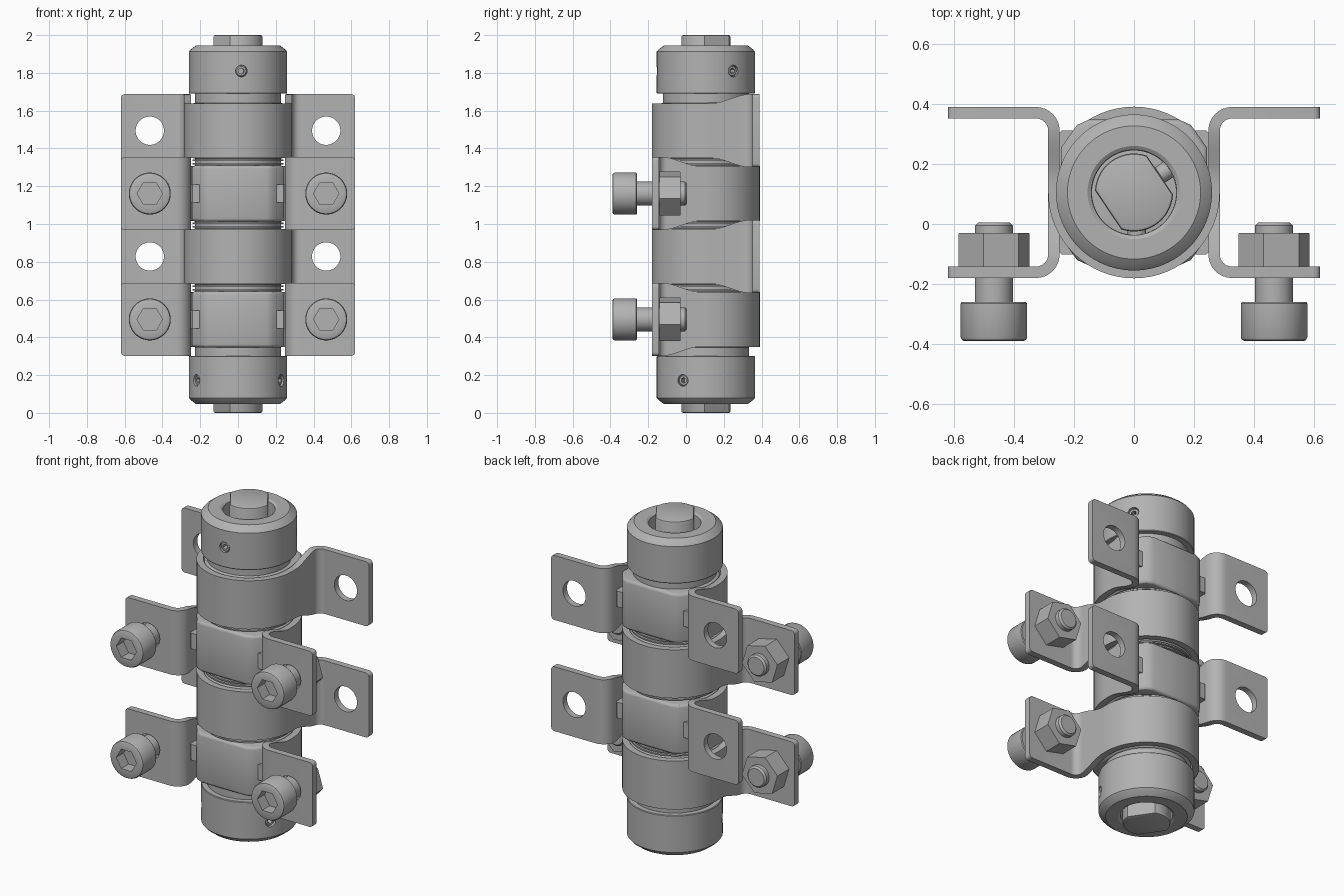
import bpy, bmesh
from math import sin, cos, pi, radians
from mathutils import Matrix, Vector

AXIS_Y = 0.105
if "Cube" in bpy.data.objects:
    bpy.data.objects.remove(bpy.data.objects["Cube"])

steel = bpy.data.materials.new("grey steel")
steel.use_nodes = True
GREY = (0.45, 0.45, 0.45, 1)
steel.diffuse_color = GREY
steel.node_tree.nodes["Principled BSDF"].inputs["Base Color"].default_value = GREY

FRONT = Matrix.Rotation(radians(90), 4, "X")   # local z points to -y


def at(x, y, z):
    return Matrix.Translation((x, y, z))


def activate(ob):
    bpy.ops.object.select_all(action="DESELECT")
    ob.select_set(True)
    bpy.context.view_layer.objects.active = ob


def make(name, bm, matrix):
    bmesh.ops.recalc_face_normals(bm, faces=bm.faces[:])
    mesh = bpy.data.meshes.new(name)
    bm.to_mesh(mesh)
    bm.free()
    mesh.materials.append(steel)
    ob = bpy.data.objects.new(name, mesh)
    bpy.context.collection.objects.link(ob)
    ob.matrix_world = matrix
    return ob


def apply(ob, kind, **settings):
    activate(ob)
    mod = ob.modifiers.new(kind.title(), kind)
    for key, value in settings.items():
        setattr(mod, key, value)
    bpy.ops.object.modifier_apply(modifier=mod.name)


def cut(ob, cutter):
    bpy.context.view_layer.update()
    apply(ob, "BOOLEAN", operation="DIFFERENCE", object=cutter, solver="EXACT")
    bpy.data.objects.remove(cutter)


def smooth(ob):
    activate(ob)
    bpy.ops.object.shade_smooth_by_angle(angle=radians(30))


def lathe(name, profile, matrix, segs=64, turn=0.0):
    """Spin a closed (radius, z) profile; zero radii collapse to poles."""
    bm = bmesh.new()
    rings = []
    for r, z in profile:
        if r == 0:
            rings.append([bm.verts.new((0, 0, z))] * segs)
        else:
            rings.append([bm.verts.new((r * cos(turn + 2 * pi * i / segs),
                                        r * sin(turn + 2 * pi * i / segs), z))
                          for i in range(segs)])
    for a, b in zip(rings, rings[1:] + rings[:1]):
        for i in range(segs):
            j = (i + 1) % segs
            loop = list(dict.fromkeys((a[i], a[j], b[j], b[i])))
            if len(loop) > 2:
                bm.faces.new(loop)
    return make(name, bm, matrix)


def rod(name, r, z0, z1, matrix, segs=48, bevel=0.0, turn=0.0):
    profile = [(0, z0), (r, z0), (r, z1 - bevel)]
    if bevel:
        profile.append((r - bevel, z1))
    return lathe(name, profile + [(0, z1)], matrix, segs, turn)


def prism(name, outline, half, matrix):
    bm = bmesh.new()
    base = bm.faces.new([bm.verts.new((x, y, -half)) for x, y in outline])
    top = bmesh.ops.extrude_face_region(bm, geom=[base])
    verts = [g for g in top["geom"] if isinstance(g, bmesh.types.BMVert)]
    bmesh.ops.translate(bm, verts=verts, vec=(0, 0, 2 * half))
    return make(name, bm, matrix)


def bracket(name, matrix):
    """Sheet strap: half round band flaring into two drilled tabs at +y."""
    r, tab_y, bend, low, high, end = 0.267, 0.266, 0.06, 0.145, 0.193, 0.62
    half = [(r * sin(a), -r * cos(a)) for a in [pi / 2 * i / 16 for i in range(17)]]
    half += [(r, (tab_y - bend) * i / 8) for i in range(1, 9)]
    half += [(r + bend - bend * cos(a), tab_y - bend + bend * sin(a))
             for a in [pi / 2 * i / 8 for i in range(1, 9)]]
    corner = 0.02
    half += [(end - corner + corner * sin(pi / 2 * i / 4), tab_y) for i in range(5)]
    path = [(-x, y) for x, y in half[:0:-1]] + half
    bm = bmesh.new()
    rows = []
    for x, y in path:
        t = min(max((y - 0.03) / 0.2, 0), 1)
        h = low + (high - low) * t * t * (3 - 2 * t)
        over = max(abs(x) - (end - corner), 0)
        h -= corner - (max(corner ** 2 - over ** 2, 0)) ** 0.5
        rows.append([bm.verts.new((x, y, s * h)) for s in (-1, 1)])
    for a, b in zip(rows, rows[1:]):
        bm.faces.new((a[0], b[0], b[1], a[1]))
    ob = make(name, bm, matrix)
    apply(ob, "SOLIDIFY", thickness=0.038, offset=0, use_even_offset=True)
    for side in (-1, 1):
        cut(ob, rod("hole_cutter", 0.075, -0.2, 0.2,
                    matrix @ at(side * 0.467, tab_y, 0) @ FRONT))
    smooth(ob)


def bushing(name, matrix):
    """Liner block: chamfered on the open side, round inside the band."""
    w = 0.243
    outline = [(w, 0), (w, 0.15), (0.19, 0.225), (0.15, w)]
    outline += [(-x, y) for x, y in outline[::-1]]
    outline += [(-w * cos(pi * i / 24), -w * sin(pi * i / 24)) for i in range(1, 24)]
    ob = prism(name, outline, 0.148, matrix)
    apply(ob, "BEVEL", width=0.016, segments=3, limit_method="ANGLE",
          angle_limit=radians(40))
    smooth(ob)
    # small retaining lugs beside the open face
    for label, s in (("a", 1), ("b", -1)):
        box = [(s * 0.2, 0), (s * 0.252, 0), (s * 0.252, 0.195),
               (s * 0.24, 0.207), (s * 0.2, 0.207)]
        prism(name + "_lug_" + label, box, 0.047, matrix)


def bolt(name, x, z):
    place = at(x, 0, z) @ FRONT
    head = lathe(name + "_head", [(0, 0.26), (0.107, 0.26), (0.111, 0.265), (0.111, 0.378),
                                  (0.107, 0.386), (0.099, 0.39), (0, 0.39)], place)
    cut(head, rod("socket_cutter", 0.067, 0.32, 0.45, place, 6))
    smooth(head)
    smooth(rod(name + "_shank", 0.063, 0.02, 0.27, place))
    smooth(rod(name + "_tip", 0.063, -0.03, 0.005, place @ Matrix.Rotation(pi, 4, "X"),
               bevel=0.01))
    # nut: hex prism with corners trimmed by a cone on the outer face
    nut = rod(name + "_nut", 0.121, 0.03, 0.141, place, 6, turn=radians(-13))
    trim = lathe("nut_trim", [(0.105, 0.02), (0.16, 0.02), (0.16, 0.06)], place)
    cut(nut, trim)
    smooth(nut)


# central pin with two flats cut along the first set screw direction
flat = radians(34)
bm = bmesh.new()
bmesh.ops.create_cone(bm, cap_ends=True, segments=64, radius1=0.13, radius2=0.13, depth=2)
for s in (1, -1):
    n = Vector((s * cos(flat), s * sin(flat), 0))
    res = bmesh.ops.bisect_plane(bm, geom=bm.verts[:] + bm.edges[:] + bm.faces[:],
                                 plane_co=n * 0.104, plane_no=n, clear_outer=True)
    edges = [g for g in res["geom_cut"] if isinstance(g, bmesh.types.BMEdge)]
    bmesh.ops.holes_fill(bm, edges=edges)
pin = make("center_pin", bm, at(0, AXIS_Y, 1))
apply(pin, "BEVEL", width=0.01, segments=2, limit_method="ANGLE", angle_limit=radians(60))
smooth(pin)

# sleeve around the pin and thin washers between the knuckles
smooth(lathe("sleeve", [(0.14, 0.29), (0.228, 0.29), (0.228, 1.7), (0.14, 1.7)],
             at(0, AXIS_Y, 0)))
for i, z in enumerate((0.661, 0.995, 1.328)):
    for s in (-1, 1):
        smooth(lathe(f"washer_{i}_{'lower' if s < 0 else 'upper'}",
                     [(0.2, -0.004), (0.242, -0.004), (0.242, 0.004), (0.2, 0.004)],
                     at(0, AXIS_Y, z + s * 0.009)))


# end collars, each with two socket set screws
def collar(name, matrix, screw_z, angles):
    ob = lathe(name, [(0.14, 0), (0.257, 0), (0.26, 0.004), (0.26, 0.222), (0.25, 0.234),
                      (0.222, 0.255), (0.155, 0.255), (0.142, 0.246)], matrix, 96)
    for i, a in enumerate(angles):
        place = (at(0, AXIS_Y, screw_z) @ Matrix.Rotation(radians(a), 4, "Z")
                 @ Matrix.Rotation(pi / 2, 4, "Y"))
        cut(ob, rod("screw_cutter", 0.031, 0.1, 0.4, place, 24))
        screw = rod(f"{name}_set_screw_{i + 1}", 0.0305, 0.105, 0.25, place, 24, bevel=0.006)
        cut(screw, rod("socket_cutter", 0.016, 0.215, 0.4, place, 6))
        smooth(screw)
    smooth(ob)


collar("top_collar", at(0, AXIS_Y, 1.69), 1.81, (-86, 34))
collar("bottom_collar", at(0, AXIS_Y, 0.302) @ Matrix.Rotation(pi, 4, "X"), 0.172, (-28, -148))

# four knuckles, alternating between back and front tabs
for i, z in enumerate((0.495, 0.828, 1.161, 1.494)):
    front = i % 2 == 0
    place = at(0, AXIS_Y, z) @ Matrix.Rotation(pi if front else 0, 4, "Z")
    label = f"{'front' if front else 'back'}_{'lower' if i < 2 else 'upper'}"
    bracket(label + "_bracket", place)
    bushing(label + "_bushing", place)
    if front:
        for side, x in (("right", -0.467), ("left", 0.467)):
            bolt(f"{label}_{side}_bolt", x, z)
